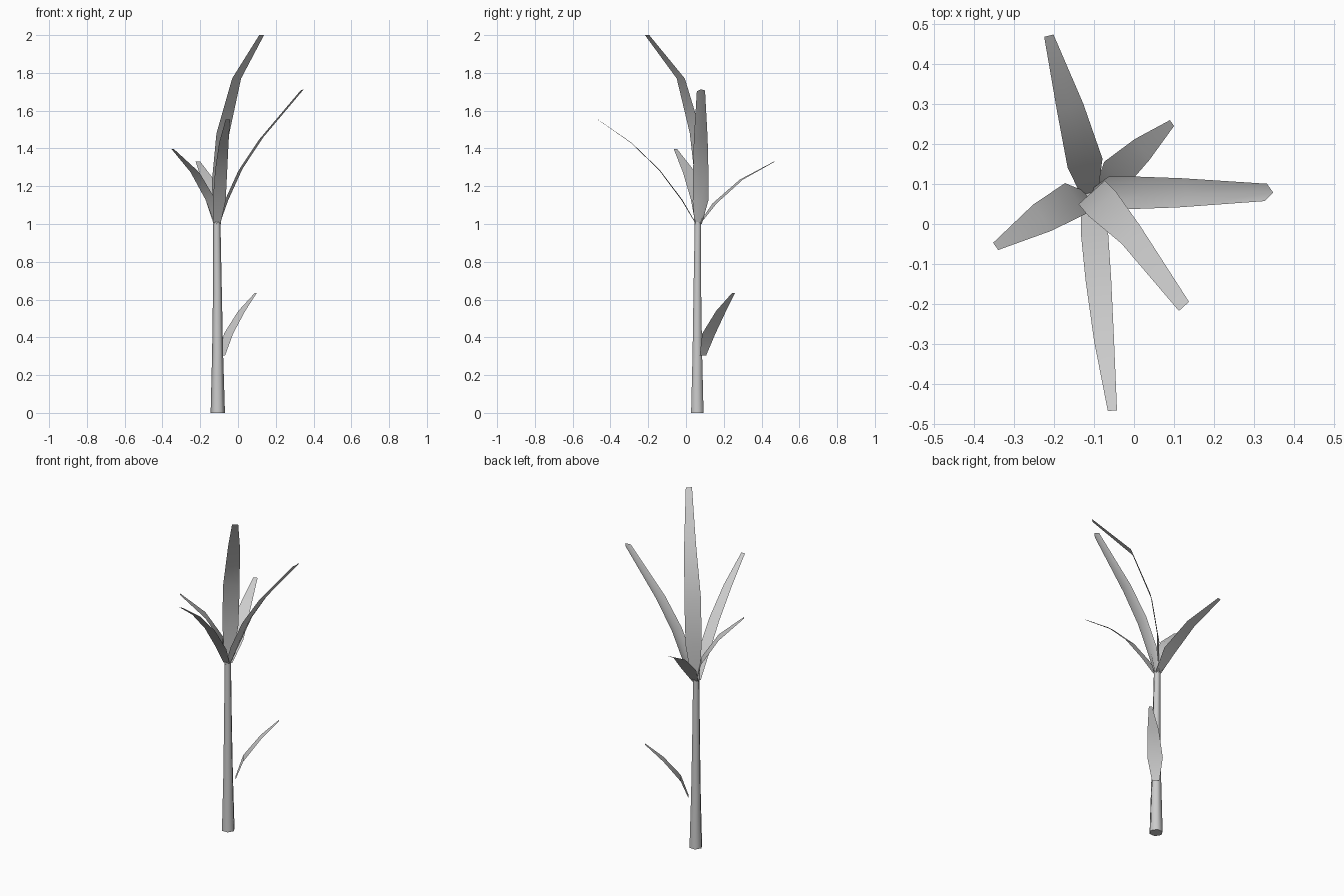
import bpy, math
from mathutils import Vector

if "Cube" in bpy.data.objects:
    bpy.data.objects.remove(bpy.data.objects["Cube"])


def make_object(name, verts, faces):
    mesh = bpy.data.meshes.new(name)
    mesh.from_pydata(verts, [], faces)
    mesh.update()
    obj = bpy.data.objects.new(name, mesh)
    bpy.context.collection.objects.link(obj)
    mesh.shade_smooth()
    bpy.context.view_layer.objects.active = obj
    obj.select_set(True)
    bpy.ops.object.shade_smooth_by_angle(angle=math.radians(62))
    obj.select_set(False)
    return obj


def stem(name, rings, sides=6):
    verts, faces = [], []
    for x, y, z, r in rings:
        for i in range(sides):
            a = math.tau * i / sides
            verts.append((x + r * math.cos(a), y + r * math.sin(a), z))
    for k in range(len(rings) - 1):
        for i in range(sides):
            j = (i + 1) % sides
            b = k * sides
            faces.append((b + i, b + j, b + sides + j, b + sides + i))
    n = len(verts)
    faces.append(tuple(reversed(range(sides))))
    faces.append(tuple(range(n - sides, n)))
    return make_object(name, verts, faces)


def leaf(name, path, across, widths, fold=(0, 0, 0)):
    """Strip along a midline; 'fold' pushes the midrib out of the blade."""
    side = Vector(across).normalized()
    verts, faces = [], []
    for p, w in zip(path, widths):
        p = Vector(p)
        verts += [p - side * w / 2, p + Vector(fold), p + side * w / 2]
    for k in range(len(path) - 1):
        for c in range(2):
            b = 3 * k + c
            faces.append((b, b + 1, b + 4, b + 3))
    return make_object(name, verts, faces)


# Tapered six-sided stalk
stem("stalk", [(-.107, .06, 0, .038), (-.108, .06, .32, .029),
               (-.109, .06, .64, .0235), (-.112, .063, 1.01, .019)])

# Crown leaves
leaf("tall_leaf",
     [(-.112, .07, 1.0), (-.106, .079, 1.22), (-.08, .051, 1.48),
      (-.0075, -.0275, 1.77), (.125, -.206, 2.0)],
     (.74, .67, 0), [.04, .088, .092, .064, .034])

leaf("right_leaf",
     [(-.112, .065, 1.0), (-.069, .077, 1.12), (.006, .078, 1.285),
      (.115, .078, 1.45), (.33, .079, 1.705)],
     (.12, .99, .12), [.04, .084, .082, .074, .044], fold=(.018, 0, .008))

leaf("front_leaf",
     [(-.112, .05, 1.005), (-.099, -.02, 1.125), (-.089, -.14, 1.285),
      (-.075, -.29, 1.43), (-.054, -.467, 1.553)],
     (.99, .08, 0), [.04, .068, .064, .05, .023])

leaf("back_leaf",
     [(-.11, .07, 1.0), (-.1225, .1525, 1.11), (-.16, .293, 1.235),
      (-.213, .471, 1.332)],
     (.96, .24, 0), [.04, .09, .068, .024])

leaf("left_leaf",
     [(-.112, .066, 1.0), (-.146, .064, 1.13), (-.229, .016, 1.275),
      (-.346, -.056, 1.397)],
     (.57, -.82, 0), [.04, .093, .08, .022])

# Single leaf low on the stalk
leaf("lower_leaf",
     [(-.08, .09, .305), (-.05, .121, .42), (.02, .186, .54),
      (.095, .2525, .636)],
     (.57, -.82, 0), [.042, .085, .064, .018])
